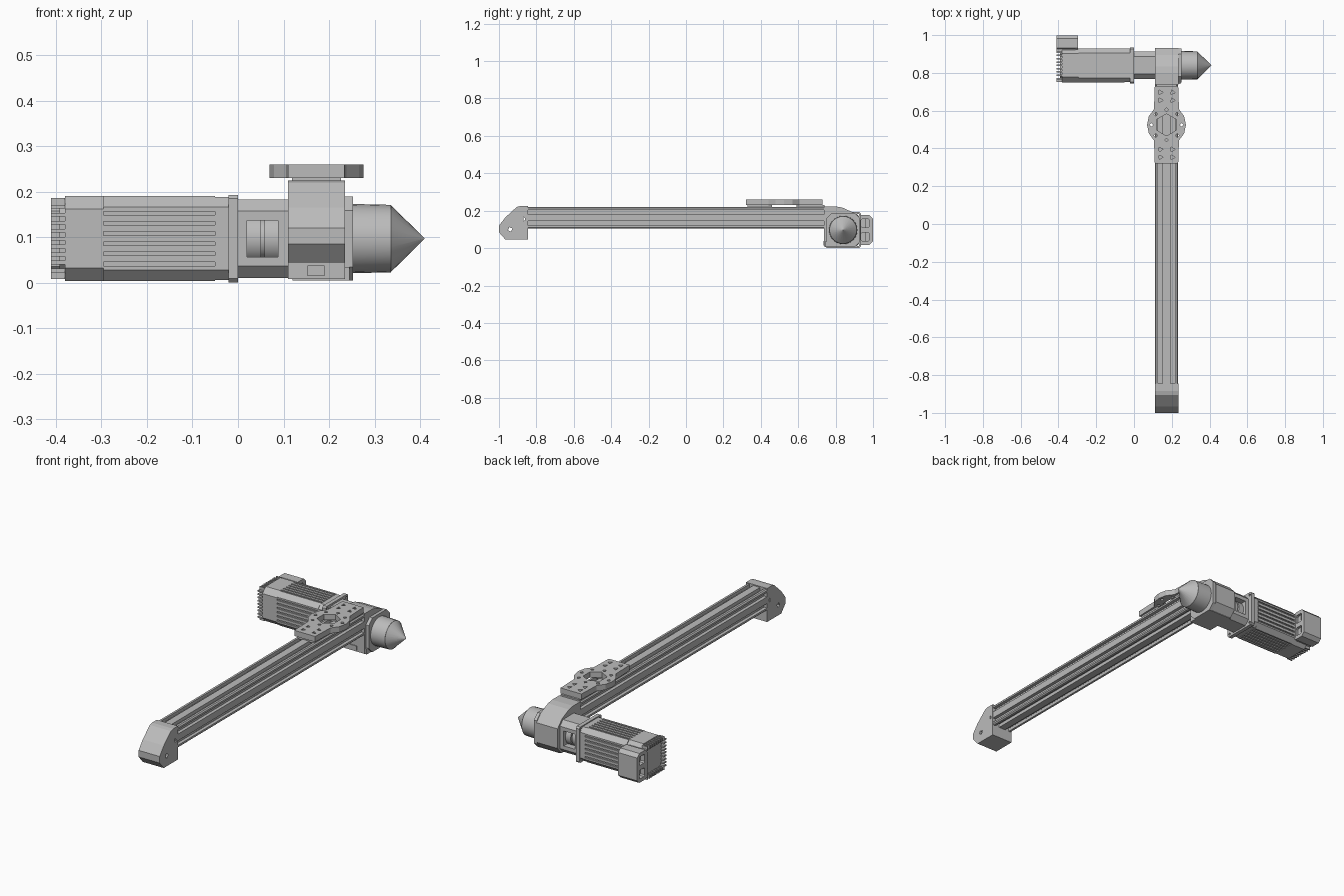
import bpy, bmesh, math
from mathutils import Matrix, Vector

if "Cube" in bpy.data.objects:
    bpy.data.objects.remove(bpy.data.objects["Cube"])

grey = bpy.data.materials.new("machined grey")
grey.use_nodes = True
COLOUR = (0.5, 0.5, 0.5, 1)
grey.diffuse_color = COLOUR
grey.node_tree.nodes["Principled BSDF"].inputs["Base Color"].default_value = COLOUR


def add_object(name, mesh):
    mesh.materials.clear()
    mesh.materials.append(grey)
    ob = bpy.data.objects.new(name, mesh)
    bpy.context.collection.objects.link(ob)
    return ob


def extrude(name, axis, start, end, outline, holes=()):
    """Extrude a flat outline with holes along an axis."""
    curve = bpy.data.curves.new(name, 'CURVE')
    curve.dimensions = '2D'
    curve.fill_mode = 'BOTH'
    curve.extrude = (end - start) / 2
    for loop in (outline, *holes):
        sp = curve.splines.new('POLY')
        sp.points.add(len(loop) - 1)
        for p, (u, v) in zip(sp.points, loop):
            p.co = (u, v, 0, 1)
        sp.use_cyclic_u = True
    temp = bpy.data.objects.new(name, curve)
    mesh = bpy.data.meshes.new_from_object(temp)
    bpy.data.objects.remove(temp)
    bpy.data.curves.remove(curve)
    mid = (start + end) / 2
    bm = bmesh.new()
    bm.from_mesh(mesh)
    for v in bm.verts:
        a, b, d = v.co.x, v.co.y, v.co.z + mid
        v.co = {'x': (d, a, b), 'y': (a, d, b), 'z': (a, b, d)}[axis]
    bmesh.ops.remove_doubles(bm, verts=bm.verts, dist=0.00005)
    bmesh.ops.recalc_face_normals(bm, faces=bm.faces)
    for f in bm.faces:
        f.smooth = False
    bm.to_mesh(mesh)
    bm.free()
    return add_object(name, mesh)


def box(name, x, y, z):
    rect = [(x[0], y[0]), (x[1], y[0]), (x[1], y[1]), (x[0], y[1])]
    return extrude(name, 'z', z[0], z[1], rect)


def ngon(cu, cv, r, n, turn=0.0):
    return [(cu + r * math.cos(turn + math.tau * i / n),
             cv + r * math.sin(turn + math.tau * i / n)) for i in range(n)]


def slotted(cu, cv, w, h, chamfer, slots=(), width=0.0, depth=0.0):
    """Chamfered rectangle with the same slots cut in each side."""
    pts = []
    for side in range(4):
        half, reach = (w / 2, h / 2) if side % 2 == 0 else (h / 2, w / 2)
        run = [(-half + chamfer, -reach)]
        for s in slots:
            a, b = s * half - width / 2, s * half + width / 2
            run += [(a, -reach), (a, depth - reach), (b, depth - reach), (b, -reach)]
        run.append((half - chamfer, -reach))
        for u, v in run:
            for _ in range(side):
                u, v = -v, u
            pts.append((cu + u, cv + v))
    return pts


def cylinder(name, x0, x1, r0, r1, sides=24):
    """Round part on the motor axis."""
    bm = bmesh.new()
    place = Matrix.Translation(((x0 + x1) / 2, AY, AZ)) @ Matrix.Rotation(math.pi / 2, 4, 'Y')
    bmesh.ops.create_cone(bm, cap_ends=True, segments=sides, radius1=r0, radius2=r1,
                          depth=x1 - x0, matrix=place)
    mesh = bpy.data.meshes.new(name)
    bm.to_mesh(mesh)
    bm.free()
    ob = add_object(name, mesh)
    bpy.ops.object.select_all(action='DESELECT')
    ob.select_set(True)
    bpy.context.view_layer.objects.active = ob
    bpy.ops.object.shade_smooth_by_angle(angle=math.radians(35))
    return ob


AY, AZ = 0.84, 0.097      # motor axis
BX, L, R = 0.172, 0.11, 0.235   # beam centre and sides

# Slotted beam
extrude("beam", 'y', -0.86, 0.75,
        slotted(BX, 0.162, 0.123, 0.115, 0.006, (-0.52, 0.52), 0.024, 0.018))

# Idler end with screw holes
extrude("idler_end", 'x', L, R,
        [(-0.845, 0.045), (-0.965, 0.045), (-1.0, 0.085), (-1.0, 0.12),
         (-0.965, 0.165), (-0.905, 0.22), (-0.885, 0.225), (-0.845, 0.225)],
        [ngon(-0.94, 0.1, 0.013, 4, 0.4), ngon(-0.862, 0.155, 0.012, 3)])

# Drive housing, flange and foot
extrude("drive_housing", 'x', L, R,
        [(0.738, 0.008), (0.90, 0.008), (0.932, 0.045), (0.932, 0.15),
         (0.895, 0.19), (0.835, 0.217), (0.80, 0.223), (0.738, 0.223)])
extrude("bearing_flange", 'x', R, 0.252, slotted(AY, AZ, 0.18, 0.184, 0.03))
box("foot_plate", (0.12, 0.245), (0.742, 0.90), (0.005, 0.035))
box("foot_block", (0.152, 0.19), (0.734, 0.75), (0.015, 0.038))

# Pointed nose
cylinder("nose_barrel", 0.25, 0.336, 0.076, 0.074)
cylinder("nose_cone", 0.335, 0.409, 0.074, 0.001)

# Coupling bell: two shells with the coupling showing between them
for name, sign in (("bell_top", 1), ("bell_bottom", -1)):
    extrude(name, 'x', 0.0, L,
            [(AY - 0.072, AZ + sign * 0.04), (AY + 0.072, AZ + sign * 0.04),
             (AY + 0.072, AZ + sign * 0.06), (AY + 0.046, AZ + sign * 0.086),
             (AY - 0.046, AZ + sign * 0.086), (AY - 0.072, AZ + sign * 0.06)])
for name, x0, x1 in (("bell_collar", 0.0, 0.02), ("bell_seat", 0.088, L)):
    extrude(name, 'x', x0, x1, slotted(AY, AZ, 0.144, 0.172, 0.026))
cylinder("coupling_motor_half", 0.01, 0.05, 0.056, 0.056)
cylinder("coupling_spider", 0.05, 0.058, 0.045, 0.045)
cylinder("coupling_drive_half", 0.058, 0.10, 0.056, 0.056)

# Motor: flange, finned body, plain end bands
extrude("motor_flange", 'x', -0.021, 0.0, slotted(AY, AZ, 0.19, 0.192, 0.008),
        [ngon(AY + a * 0.08, AZ + b * 0.08, 0.007, 6) for a in (-1, 1) for b in (-1, 1)])
extrude("motor_front_band", 'x', -0.05, -0.021, slotted(AY, AZ, 0.176, 0.182, 0.022))
extrude("motor_body", 'x', -0.295, -0.05,
        slotted(AY, AZ, 0.18, 0.186, 0.024, (-0.6, -0.36, -0.12, 0.12, 0.36, 0.6), 0.008, 0.007))
extrude("motor_rear_band", 'x', -0.38, -0.295, slotted(AY, AZ, 0.18, 0.186, 0.028))
extrude("motor_end_core", 'x', -0.392, -0.38, slotted(AY, AZ, 0.156, 0.16, 0.03))

# Cooling ribs round the motor's end
rib_count = 9
for i in range(rib_count):
    t = -0.07 + 0.14 * i / (rib_count - 1)
    for s in (-1, 1):
        y, z = AY + s * 0.077, AZ + t
        box("side_rib", (-0.41, -0.38), (y - 0.01, y + 0.01), (z - 0.004, z + 0.004))
        y, z = AY + t, AZ + s * 0.079
        box("edge_rib", (-0.41, -0.38), (y - 0.004, y + 0.004), (z - 0.01, z + 0.01))

# Connector box with two sockets
extrude("connector_neck", 'x', -0.385, -0.31, slotted(0.93, AZ, 0.06, 0.15, 0.01))
extrude("connector_box", 'x', -0.41, -0.297, slotted(0.956, AZ, 0.086, 0.158, 0.018),
        [slotted(0.958, AZ + s * 0.036, 0.044, 0.046, 0.006) for s in (-1, 1)])
box("socket_floor", (-0.38, -0.32), (0.925, 0.99), (0.03, 0.165))

# Carriage plate: a strip widened by a disc, with hub bore and screw holes
CY = 0.525
outline = []
for s in (1, -1):
    end = CY + s * 0.205
    outline += [(BX + s * 0.062, end), (BX - s * 0.062, end)]
    arc = [math.radians(a) for a in (130, 155, 180, 205, 230)]
    outline += [(BX + s * 0.103 * math.cos(a), CY + s * 0.108 * math.sin(a)) for a in arc]
holes = [ngon(BX, CY, 0.058, 6, math.pi / 6)]
holes += [ngon(BX + 0.08 * math.cos(a), CY + 0.08 * math.sin(a), 0.01, 4)
          for a in (math.tau * i / 8 for i in range(8))]
holes += [ngon(BX + sx * 0.032, CY + sy * d, 0.014, 3, sx + sy)
          for sx in (-1, 1) for sy in (-1, 1) for d in (0.13, 0.172)]
extrude("carriage_plate", 'z', 0.23, 0.26, outline, holes)
box("carriage_slider", (0.118, 0.226), (0.33, 0.46), (0.215, 0.231))
box("carriage_slider_rear", (0.118, 0.226), (0.59, 0.74), (0.215, 0.231))
